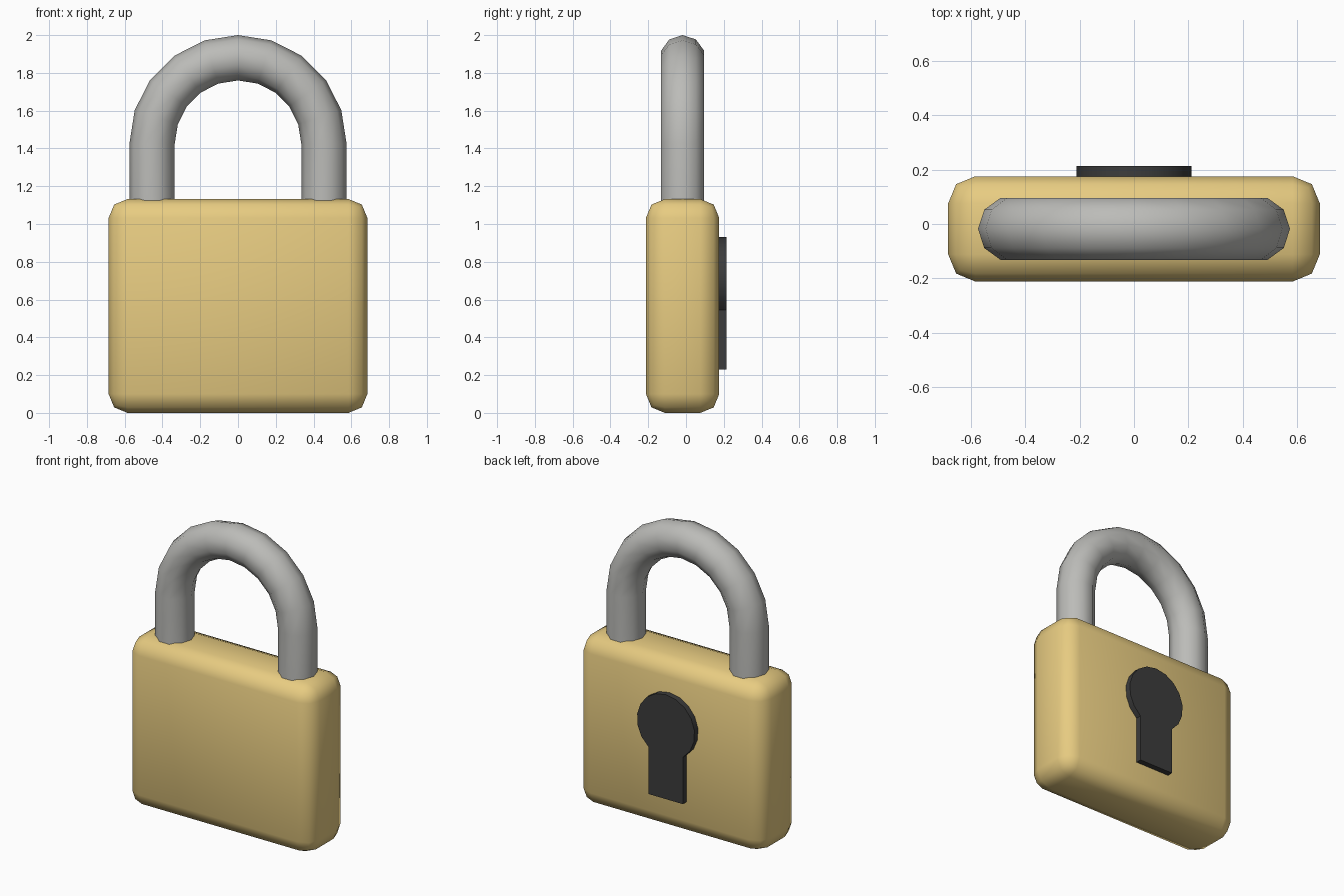
import bpy, bmesh, math
from mathutils import Vector

if "Cube" in bpy.data.objects:
    bpy.data.objects.remove(bpy.data.objects["Cube"])

YC = -0.018  # depth centre of body and shackle


def make_object(name, bm, color, smooth_angle):
    bmesh.ops.recalc_face_normals(bm, faces=bm.faces)
    mesh = bpy.data.meshes.new(name)
    bm.to_mesh(mesh)
    bm.free()
    mat = bpy.data.materials.new(name + "_material")
    mat.diffuse_color = (*color, 1)
    mat.use_nodes = True
    mat.node_tree.nodes["Principled BSDF"].inputs["Base Color"].default_value = mat.diffuse_color
    mesh.materials.append(mat)
    obj = bpy.data.objects.new(name, mesh)
    bpy.context.collection.objects.link(obj)
    bpy.ops.object.select_all(action='DESELECT')
    obj.select_set(True)
    bpy.context.view_layer.objects.active = obj
    bpy.ops.object.shade_smooth_by_angle(angle=math.radians(smooth_angle))
    return obj


# Body: box with rounded edges
bm = bmesh.new()
bmesh.ops.create_cube(bm, size=1)
for v in bm.verts:
    v.co = Vector((v.co.x * 1.37, v.co.y * 0.388 + YC, (v.co.z + 0.5) * 1.132))
bmesh.ops.bevel(bm, geom=bm.edges[:], offset=0.1, segments=2, profile=0.5,
                affect='EDGES')
make_object("body", bm, (0.8, 0.6, 0.22), 60)

# Shackle: ten-sided tube along two legs and a half-circle arch
R, TUBE, SIDES, ARC_Z, FOOT_Z = 0.455, 0.12, 10, 1.425, 1.02
stations = [(0, FOOT_Z)] + [(math.pi * i / 10, ARC_Z) for i in range(11)]
stations.append((math.pi, FOOT_Z))
bm = bmesh.new()
rings = []
for angle, z in stations:
    out = Vector((math.cos(angle), 0, math.sin(angle)))
    ring = []
    for k in range(SIDES):
        t = 2 * math.pi * k / SIDES
        co = Vector((0, YC, z)) + out * (R + TUBE * math.cos(t))
        co.y += TUBE * math.sin(t)
        ring.append(bm.verts.new(co))
    rings.append(ring)
for a, b in zip(rings, rings[1:]):
    for k in range(SIDES):
        n = (k + 1) % SIDES
        bm.faces.new((a[k], a[n], b[n], b[k]))
bm.faces.new(rings[0])
bm.faces.new(rings[-1])
make_object("shackle", bm, (0.5, 0.5, 0.48), 60)

# Keyhole: round head and straight slot, raised from the back face
HEAD_R, HEAD_Z, SLOT, BOTTOM = 0.214, 0.716, 0.127, 0.23
start = -math.acos(SLOT / HEAD_R)
outline = [(-SLOT, BOTTOM), (SLOT, BOTTOM)]
for i in range(15):
    a = start + (math.pi - 2 * start) * i / 14
    outline.append((HEAD_R * math.cos(a), HEAD_Z + HEAD_R * math.sin(a)))
bm = bmesh.new()
face = bm.faces.new([bm.verts.new((x, 0.165, z)) for x, z in outline])
ext = bmesh.ops.extrude_face_region(bm, geom=[face], use_keep_orig=True)
for v in ext["geom"]:
    if isinstance(v, bmesh.types.BMVert):
        v.co.y = 0.214
make_object("keyhole", bm, (0.045, 0.045, 0.045), 30)
